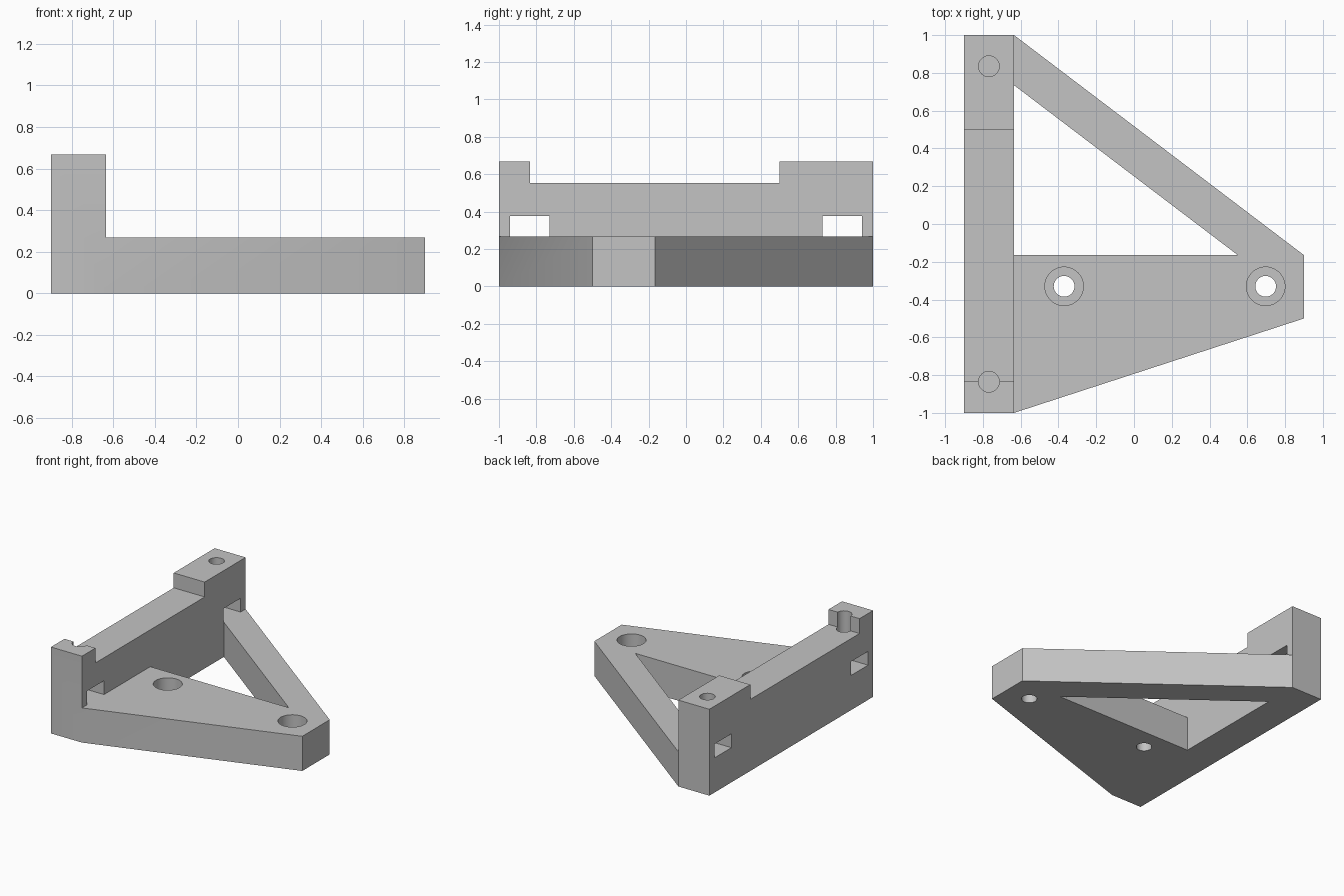
import bpy, bmesh, math
from mathutils import Vector

if "Cube" in bpy.data.objects:
    bpy.data.objects.remove(bpy.data.objects["Cube"], do_unlink=True)

grey = bpy.data.materials.new("light grey")
grey.use_nodes = True
grey.diffuse_color = (0.55, 0.55, 0.55, 1)
grey.node_tree.nodes["Principled BSDF"].inputs["Base Color"].default_value = (0.55, 0.55, 0.55, 1)


def prism(name, points, direction):
    """Extrude a flat outline of 3D points along a direction."""
    bm = bmesh.new()
    face = bm.faces.new([bm.verts.new(p) for p in points])
    ext = bmesh.ops.extrude_face_region(bm, geom=[face])
    moved = [v for v in ext["geom"] if isinstance(v, bmesh.types.BMVert)]
    bmesh.ops.translate(bm, verts=moved, vec=Vector(direction))
    bmesh.ops.recalc_face_normals(bm, faces=bm.faces)
    mesh = bpy.data.meshes.new(name)
    bm.to_mesh(mesh)
    bm.free()
    mesh.materials.append(grey)
    obj = bpy.data.objects.new(name, mesh)
    bpy.context.collection.objects.link(obj)
    return obj


def plan(name, outline, z0, z1):
    return prism(name, [(x, y, z0) for x, y in outline], (0, 0, z1 - z0))


def side(name, outline, x0, x1):
    return prism(name, [(x0, y, z) for y, z in outline], (x1 - x0, 0, 0))


def cylinder(x, y, r, z0, z1, n=48):
    ring = [(x + r * math.cos(math.tau * i / n), y + r * math.sin(math.tau * i / n))
            for i in range(n)]
    return plan("hole_cutter", ring, z0, z1)


def combine(target, tool, operation):
    """Apply a boolean and remove its helper."""
    mod = target.modifiers.new("boolean", "BOOLEAN")
    mod.operation, mod.solver, mod.object = operation, "EXACT", tool
    bpy.context.view_layer.objects.active = target
    bpy.ops.object.modifier_apply(modifier=mod.name)
    bpy.data.objects.remove(tool, do_unlink=True)


LEFT, INNER, RIGHT = -0.9, -0.635, 0.9
PLATE = 0.268

# Base plate with the diagonal brace
bracket = plan("bracket", [(LEFT, -1), (INNER, -1), (RIGHT, -0.5), (RIGHT, -0.165),
                           (INNER, 1), (LEFT, 1)], 0, PLATE)
window = plan("brace_cutter", [(-0.7, -0.165), (0.55, -0.165), (-0.7, 0.784)], -0.1, 0.5)
combine(bracket, window, "DIFFERENCE")

# Counterbored mounting holes
for x in (-0.37, 0.697):
    combine(bracket, cylinder(x, -0.33, 0.055, -0.1, 0.5), "DIFFERENCE")
    combine(bracket, cylinder(x, -0.33, 0.102, 0.135, 0.5), "DIFFERENCE")

# Upright wall with raised ends, slots and screw holes
wall = side("wall", [(-1, 0), (1, 0), (1, 0.668), (0.5, 0.668), (0.5, 0.553),
                     (-0.835, 0.553), (-0.835, 0.668), (-1, 0.668)], LEFT, INNER)
for s in (-1, 1):
    slot = side("slot_cutter", [(s * 0.94, PLATE), (s * 0.73, PLATE),
                                (s * 0.73, 0.375), (s * 0.94, 0.375)], -1, -0.5)
    combine(wall, slot, "DIFFERENCE")
    combine(wall, cylinder(-0.768, s * 0.835, 0.055, 0.32, 0.8), "DIFFERENCE")
combine(bracket, wall, "UNION")

# Merge flat regions and smooth the bores
bm = bmesh.new()
bm.from_mesh(bracket.data)
bmesh.ops.remove_doubles(bm, verts=bm.verts, dist=0.0001)
bmesh.ops.dissolve_limit(bm, angle_limit=0.01, verts=bm.verts, edges=bm.edges)
bm.to_mesh(bracket.data)
bm.free()
bpy.ops.object.select_all(action="DESELECT")
bracket.select_set(True)
bpy.context.view_layer.objects.active = bracket
bpy.ops.object.shade_smooth_by_angle(angle=math.radians(30))
